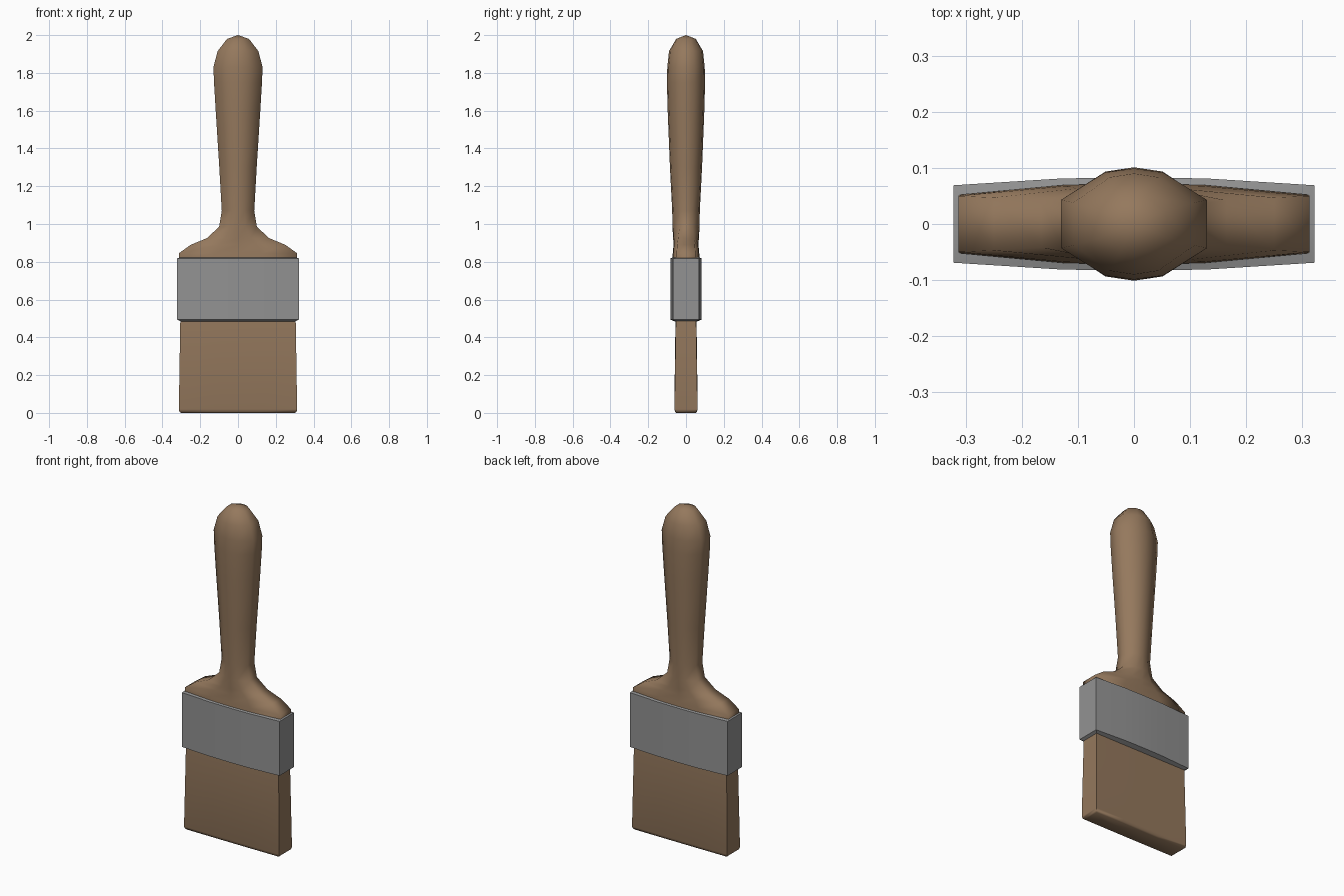
import bpy, bmesh, math

if "Cube" in bpy.data.objects:
    bpy.data.objects.remove(bpy.data.objects["Cube"])

def material(name, color):
    m = bpy.data.materials.new(name)
    m.diffuse_color = (*color, 1)
    m.use_nodes = True
    m.node_tree.nodes["Principled BSDF"].inputs["Base Color"].default_value = m.diffuse_color
    return m

wood = material("brown", (0.30, 0.19, 0.11))
metal = material("grey", (0.29, 0.29, 0.29))

def section(hx, hy, side):
    # bowed outline: flat sides at +-hx, faces bulging to hy at the centre
    q = [(hx, side), (hx * 0.4, side + (hy - side) * 0.87), (0, hy)]
    upper = q + [(-x, y) for x, y in reversed(q[:2])]
    return upper + [(x, -y) for x, y in reversed(upper)]

def loft(name, rings, mat, angle, cap_bottom=True, cap_top=True, tip=None):
    bm = bmesh.new()
    loops = [[bm.verts.new((x, y, z)) for x, y in section(hx, hy, s)]
             for z, hx, hy, s in rings]
    n = len(loops[0])
    for a, b in zip(loops, loops[1:]):
        for i in range(n):
            j = (i + 1) % n
            bm.faces.new((a[i], a[j], b[j], b[i]))
    if cap_bottom:
        bm.faces.new(loops[0][::-1])
    if tip:
        t = bm.verts.new((0, 0, tip))
        for i in range(n):
            bm.faces.new((loops[-1][i], loops[-1][(i + 1) % n], t))
    elif cap_top:
        bm.faces.new(loops[-1])
    bmesh.ops.recalc_face_normals(bm, faces=bm.faces)
    me = bpy.data.meshes.new(name)
    bm.to_mesh(me)
    bm.free()
    me.materials.append(mat)
    ob = bpy.data.objects.new(name, me)
    bpy.context.collection.objects.link(ob)
    bpy.ops.object.select_all(action='DESELECT')
    ob.select_set(True)
    bpy.context.view_layer.objects.active = ob
    bpy.ops.object.shade_smooth_by_angle(angle=math.radians(angle))
    return ob

# Handle: wide shoulder, narrow neck, swelling grip, round end
loft("handle", [
    (0.80, 0.313, 0.073, 0.052), (0.845, 0.313, 0.070, 0.050),
    (0.89, 0.25, 0.066, 0.047), (0.925, 0.165, 0.068, 0.042),
    (0.985, 0.10, 0.072, 0.034), (1.07, 0.086, 0.073, 0.031),
    (1.30, 0.099, 0.085, 0.035), (1.60, 0.118, 0.097, 0.041),
    (1.75, 0.127, 0.101, 0.043), (1.83, 0.130, 0.099, 0.043),
    (1.915, 0.108, 0.090, 0.038), (1.98, 0.058, 0.052, 0.024),
], wood, 85, tip=2.0)

# Ferrule: bowed metal band with inward-turned lips
loft("ferrule", [
    (0.483, 0.300, 0.056, 0.050), (0.494, 0.322, 0.083, 0.069),
    (0.818, 0.322, 0.083, 0.069), (0.822, 0.310, 0.072, 0.052),
], metal, 30, cap_bottom=False, cap_top=False)

# Bristles: slightly flaring block with softened bottom edge
loft("bristles", [
    (0.0, 0.302, 0.051, 0.050), (0.006, 0.310, 0.058, 0.057),
    (0.02, 0.313, 0.062, 0.061), (0.47, 0.306, 0.056, 0.054),
    (0.52, 0.304, 0.055, 0.053),
], wood, 60)
